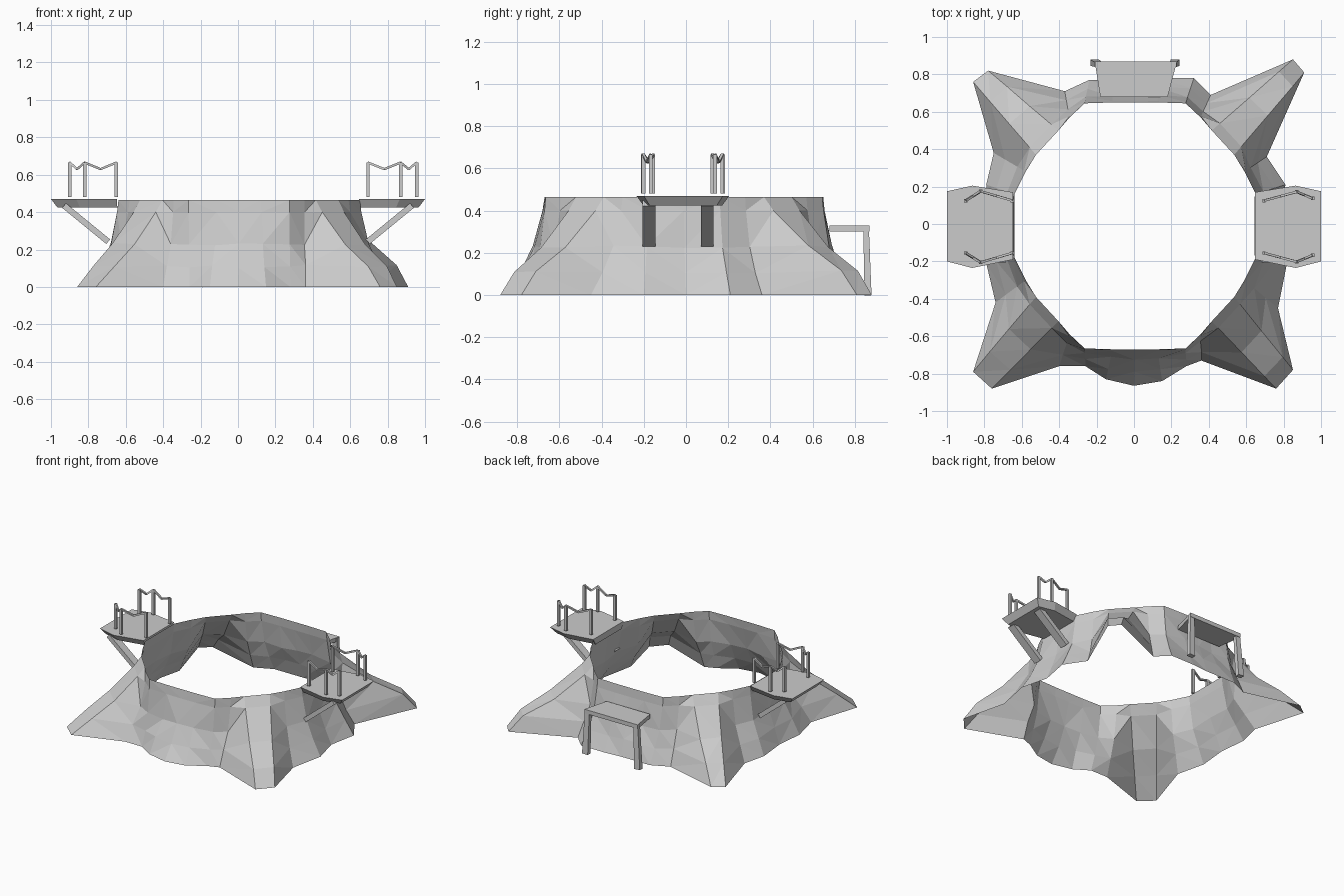
import bpy, bmesh, random
from mathutils import Vector

random.seed(4)
if "Cube" in bpy.data.objects:
    bpy.data.objects.remove(bpy.data.objects["Cube"])

stone = bpy.data.materials.new("pale grey")
stone.use_nodes = True
GREY = (0.6, 0.6, 0.6, 1)
stone.diffuse_color = GREY
stone.node_tree.nodes["Principled BSDF"].inputs["Base Color"].default_value = GREY


def finish(name, bm, closed=True):
    if closed:
        bmesh.ops.recalc_face_normals(bm, faces=bm.faces)
    mesh = bpy.data.meshes.new(name)
    bm.to_mesh(mesh)
    bm.free()
    mesh.materials.append(stone)
    obj = bpy.data.objects.new(name, mesh)
    bpy.context.collection.objects.link(obj)


def loft(bm, lower, upper):
    """Closed solid between two matching outlines."""
    a = [bm.verts.new(p) for p in lower]
    b = [bm.verts.new(p) for p in upper]
    bm.faces.new(a[::-1])
    bm.faces.new(b)
    for i in range(len(a)):
        j = (i + 1) % len(a)
        bm.faces.new((a[i], a[j], b[j], b[i]))


def beam(bm, start, end, width, depth, end_scale=1.0):
    """Rectangular bar between two points."""
    start, end = Vector(start), Vector(end)
    axis = (end - start).normalized()
    ref = Vector((0, 1, 0)) if abs(axis.y) < 0.9 else Vector((1, 0, 0))
    side = (ref - axis * ref.dot(axis)).normalized()
    up = axis.cross(side)

    def ring(c, k):
        return [c + side * width * k * s / 2 + up * depth * k * t / 2
                for s, t in ((-1, -1), (1, -1), (1, 1), (-1, 1))]
    loft(bm, ring(start, 1), ring(end, end_scale))


# Rock ring: quarter rim from the side axis to the front/back axis
RIM = [(.645, 0), (.645, .17), (.585, .29), (.53, .38), (.41, .51),
       (.35, .58), (.27, .655), (.12, .66), (0, .66)]
RIM_CENTRE = Vector((.006, -.01))
# Foot outline of each quarter, in the same order as the rim
FOOT = {
    (1, 1): [(.77, 0), (.81, .21), (.71, .36), (.91, .81), (.85, .88),
             (.41, .69), (.32, .78), (.13, .78), (0, .77)],
    (-1, 1): [(.77, 0), (.79, .21), (.75, .38), (.86, .76), (.78, .82),
              (.37, .71), (.24, .77), (.12, .77), (0, .77)],
    (-1, -1): [(.77, 0), (.79, .21), (.74, .42), (.86, .79), (.76, .88),
               (.4, .76), (.26, .76), (.15, .83), (0, .865)],
    (1, -1): [(.77, 0), (.82, .2), (.77, .45), (.85, .78), (.76, .88),
              (.36, .73), (.28, .76), (.15, .84), (0, .865)],
}
LEVELS = (0, .11, .23, .4, .465)
WALL = (1, .64, .28, .05, 0)
SPUR = (1, .72, .42, .1, 0)
FAT_SPUR = (1, .82, .47, .1, 0)


def rock_columns():
    for n, (sx, sy) in enumerate(FOOT):
        spur = FAT_SPUR if sx > 0 else SPUR
        pairs = list(enumerate(zip(FOOT[sx, sy], RIM)))
        if n % 2:
            pairs.reverse()
        for i, (foot, rim) in pairs[:-1]:
            base = Vector((sx * foot[0], sy * foot[1]))
            top = Vector((sx * rim[0], sy * rim[1])) + RIM_CENTRE
            column = []
            for k, f in enumerate(spur if i in (3, 4) else WALL):
                rough = random.uniform(-.008, .008) if 0 < k < 3 else 0
                p = top.lerp(base, f) * (1 + rough)
                column.append((p.x, p.y, LEVELS[k] + rough))
            yield column


bm = bmesh.new()
grid = [[bm.verts.new(p) for p in col] for col in rock_columns()]
for i, col in enumerate(grid):
    nxt = grid[(i + 1) % len(grid)]
    for k in range(len(LEVELS) - 1):
        bm.faces.new((col[k], nxt[k], nxt[k + 1], col[k + 1]))
bmesh.ops.triangulate(bm, faces=bm.faces, quad_method='SHORT_EDGE')
finish("rock_ring", bm, closed=False)

# Side platforms, with struts and railings
DECK = [(.64, -.19), (.865, -.235), (1, -.2), (1, .175), (.865, .205), (.64, .17)]
POSTS = {1: [(.695, .14), (.87, .187), (.955, .152)],
         -1: [(.65, .14), (.82, .19), (.9, .14)]}
for side, label in ((1, "left"), (-1, "right")):
    bm = bmesh.new()
    inset = .008 * side
    top = [(side * x + (inset if x < .7 else 0), y, .47) for x, y in DECK]
    under = [(side * (.645 + (x - .64) * .89), -.015 + (y + .015) * .85, .425)
             for x, y in DECK]
    loft(bm, under, top)
    finish(label + "_platform", bm)

    bm = bmesh.new()
    for y in (-.175, .1):
        beam(bm, (side * .93, y, .435), (side * .694, y, .242), .06, .032)
    finish(label + "_platform_struts", bm)

    bm = bmesh.new()
    for edge in (1, -1):
        posts = [Vector((side * x, -.015 + edge * y, .48)) for x, y in POSTS[side]]
        rise = Vector((0, 0, .185))
        for p in posts:
            beam(bm, p, p + rise, .018, .018)
        for a, b in zip(posts, posts[1:]):
            sag = (a + b) / 2 + rise - Vector((0, 0, .035))
            beam(bm, a + rise, sag, .012, .012)
            beam(bm, sag, b + rise, .012, .012)
    finish(label + "_platform_railings", bm)

# Doorway canopy at the back
ROOF = [(-.18, .68), (.18, .68), (.23, .87), (-.21, .87)]
bm = bmesh.new()
loft(bm, [(x, y, .3) for x, y in ROOF], [(x, y, .33) for x, y in ROOF])
finish("canopy_roof", bm)
bm = bmesh.new()
for s in (1, -1):
    beam(bm, (.01 + s * .2, .853, .325), (.005 + s * .215, .862, 0), .026, .036, 1.3)
finish("canopy_legs", bm)
